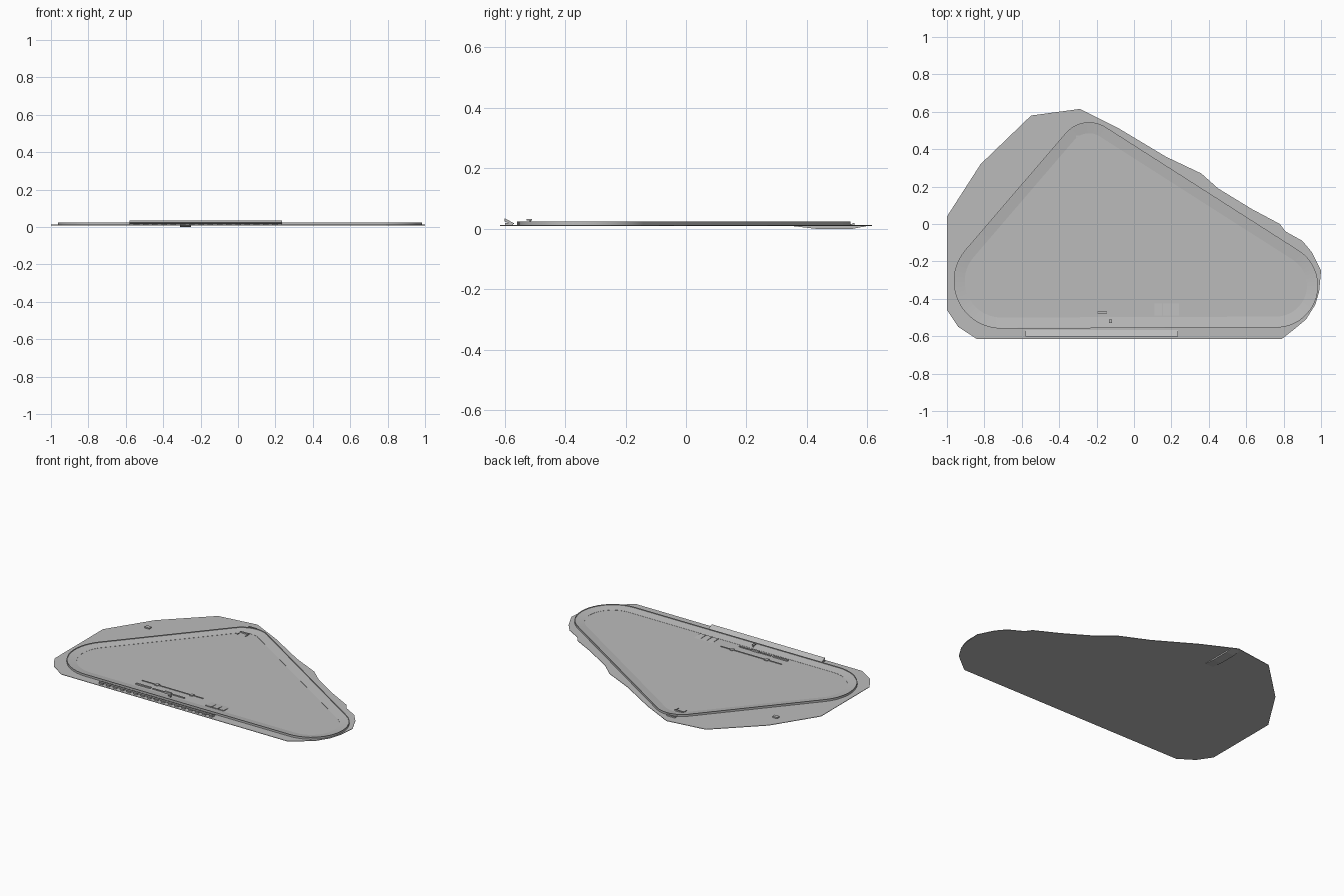
import bpy, bmesh, math
from mathutils import Vector

if "Cube" in bpy.data.objects:
    bpy.data.objects.remove(bpy.data.objects["Cube"])

grey = bpy.data.materials.new("plain grey")
grey.diffuse_color = (0.5, 0.5, 0.5, 1)
grey.use_nodes = True
grey.node_tree.nodes["Principled BSDF"].inputs["Base Color"].default_value = grey.diffuse_color


def make(name, bm, smooth=False):
    bmesh.ops.recalc_face_normals(bm, faces=bm.faces[:])
    me = bpy.data.meshes.new(name)
    bm.to_mesh(me)
    bm.free()
    me.materials.append(grey)
    ob = bpy.data.objects.new(name, me)
    bpy.context.collection.objects.link(ob)
    if smooth:
        bpy.ops.object.select_all(action='DESELECT')
        ob.select_set(True)
        bpy.context.view_layer.objects.active = ob
        bpy.ops.object.shade_smooth_by_angle(angle=math.radians(20))
    return ob


def add_prism(bm, pts, vec):
    """Extrude a closed 3D polygon along a vector."""
    a = [bm.verts.new(p) for p in pts]
    b = [bm.verts.new(Vector(p) + Vector(vec)) for p in pts]
    bm.faces.new(a)
    bm.faces.new(b[::-1])
    n = len(a)
    for i in range(n):
        bm.faces.new((a[i], a[(i + 1) % n], b[(i + 1) % n], b[i]))


def add_box(bm, x0, x1, y0, y1, z0, z1):
    add_prism(bm, [(x0, y0, z0), (x1, y0, z0), (x1, y1, z0), (x0, y1, z0)], (0, 0, z1 - z0))


G = 0.012  # ground level

# Ground sheet with faceted outline
outline = [(-1, .04), (-.82, .32), (-.55, .58), (-.29, .615), (-.08, .51), (.17, .36),
           (.36, .27), (.45, .19), (.63, .08), (.78, 0), (.81, -.04), (.90, -.09),
           (.95, -.15), (1, -.25), (.99, -.36), (.97, -.43), (.92, -.51), (.86, -.56),
           (.79, -.615), (-.84, -.615), (-.94, -.55), (-1, -.46)]
bm = bmesh.new()
add_prism(bm, [(x, y, 0.009) for x, y in outline], (0, 0, G - 0.009))
make("ground", bm)

# Three-cornered track, given by a circle at each corner (anticlockwise)
corners = [(.76, -.33, .22), (-.24, .38, .16), (-.71, -.305, .25)]


def loop(offset, z):
    pts = []
    for i, (x, y, r) in enumerate(corners):
        def tangent(p, q):
            dx, dy = q[0] - p[0], q[1] - p[1]
            return math.atan2(dy, dx) - math.pi / 2 + math.asin((q[2] - p[2]) / math.hypot(dx, dy)) * -1
        a0 = tangent(corners[i - 1], corners[i])
        a1 = tangent(corners[i], corners[(i + 1) % 3])
        while a1 < a0:
            a1 += 2 * math.pi
        while a1 - a0 > 2 * math.pi:
            a1 -= 2 * math.pi
        for k in range(19):
            a = a0 + (a1 - a0) * k / 18
            pts.append((x + (r + offset) * math.cos(a), y + (r + offset) * math.sin(a), z))
    return pts


def ring(name, sections):
    bm = bmesh.new()
    loops = [[bm.verts.new(p) for p in loop(o, z)] for o, z in sections]
    n = len(loops[0])
    for i, A in enumerate(loops):
        B = loops[(i + 1) % len(loops)]
        for k in range(n):
            bm.faces.new((A[k], A[(k + 1) % n], B[(k + 1) % n], B[k]))
    return make(name, bm, True)


ring("banked_track", [(-.055, G - .001), (-.055, G + .001), (0, .021), (.004, G - .001)])
ring("outer_wall", [(0, G), (0, .025), (.004, .025), (.004, G)])

# Grandstand: sloped seating carried on a row of posts
x0, x1 = -.58, .235
bm = bmesh.new()
add_prism(bm, [(x0, -.568, .018), (x0, -.598, .034), (x0, -.601, .034),
               (x0, -.601, .024), (x0, -.568, .015)], (x1 - x0, 0, 0))
make("grandstand_seating", bm)
bm = bmesh.new()
for i in range(17):
    x = x0 + (x1 - x0 - .025) * i / 16
    add_box(bm, x, x + .025, -.599, -.572, G - .001, .02)
make("grandstand_posts", bm)

# Pit buildings and pit wall
bm = bmesh.new()
add_box(bm, -.40, -.295, -.482, -.470, G, .020)
add_box(bm, -.28, -.05, -.479, -.472, G, .018)
add_box(bm, -.195, -.145, -.482, -.469, G, .023)
make("pit_buildings", bm)
bm = bmesh.new()
add_box(bm, -.40, .04, -.418, -.414, G, .016)
for x in (-.29, -.04):
    add_box(bm, x - .01, x + .01, -.428, -.404, G, .017)
make("pit_wall", bm)

# Start tower on a thin mast
bm = bmesh.new()
add_box(bm, -.128, -.122, -.518, -.512, G, .028)
add_box(bm, -.133, -.117, -.528, -.510, .027, .032)
make("start_tower", bm)

# Shallow sloped paddock mounds
bm = bmesh.new()
for x in (.11, .155, .20):
    add_prism(bm, [(x, -.425, G), (x, -.49, G), (x, -.49, .017)], (.04, 0, 0))
make("paddock_mounds", bm)

# Tunnel trough under the top corner, with portals above
bm = bmesh.new()
add_prism(bm, [(-.31, .35, .0095), (-.31, .43, 0), (-.31, .55, 0), (-.31, .60, .0095)], (.06, 0, 0))
make("tunnel_trough", bm)
bm = bmesh.new()
for y in (.465, .55):
    add_box(bm, -.31, -.25, y, y + .008, G, .020)
    for x in (-.31, -.253):
        add_box(bm, x, x + .003, y - .03, y, G, .016)
make("tunnel_portals", bm)

# Small outlying hut
bm = bmesh.new()
add_box(bm, -.81, -.775, .195, .22, G, .020)
make("hut", bm)
